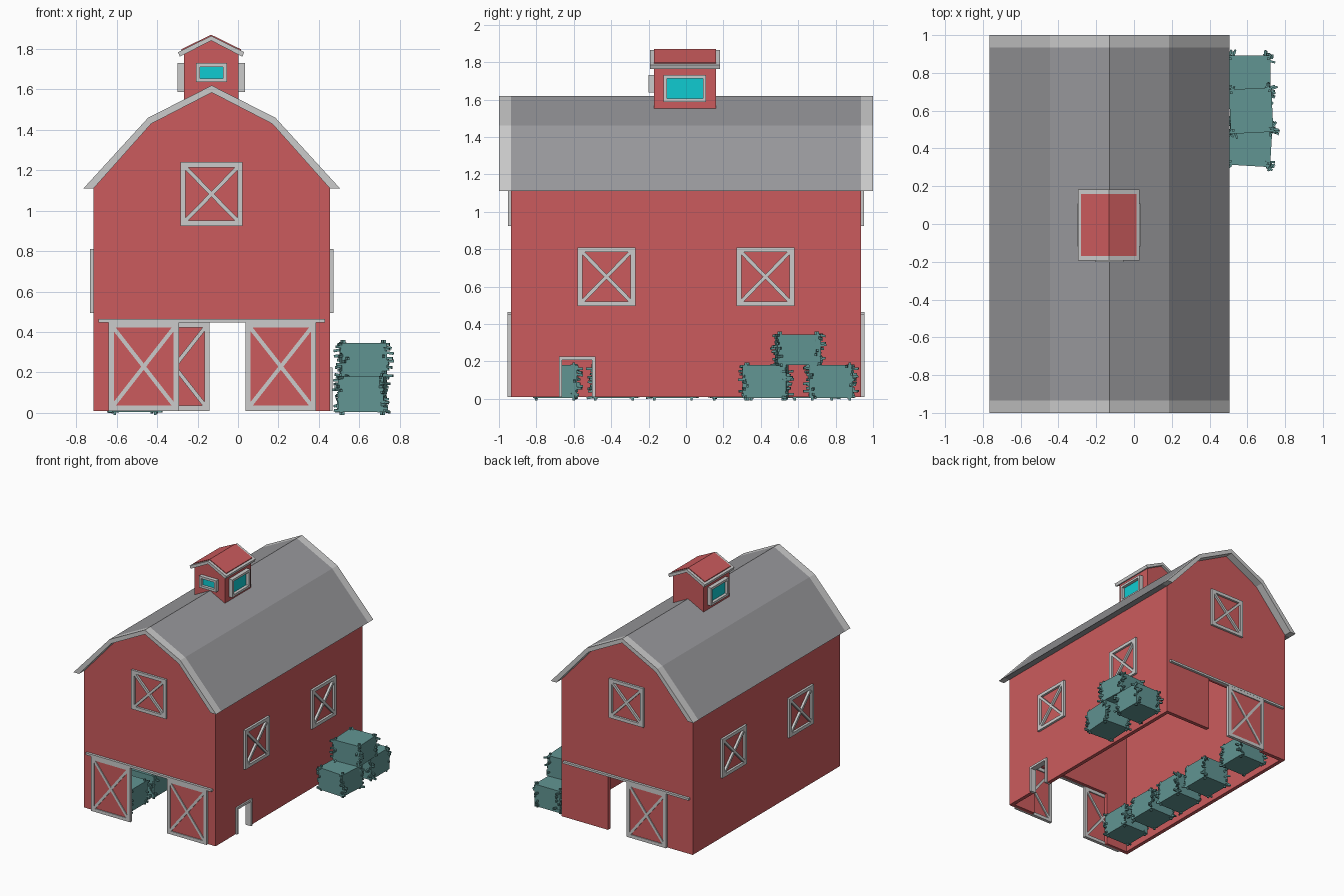
import bpy, bmesh, random
from math import cos, sin, pi
from mathutils import Vector, Matrix

random.seed(4)
if "Cube" in bpy.data.objects:
    bpy.data.objects.remove(bpy.data.objects["Cube"])


def material(name, rgb):
    m = bpy.data.materials.new(name)
    m.use_nodes = True
    m.diffuse_color = (*rgb, 1)
    m.node_tree.nodes["Principled BSDF"].inputs["Base Color"].default_value = (*rgb, 1)
    return m


RED = material("barn red", (0.6, 0.105, 0.11))
TRIM = material("pale trim", (0.6, 0.6, 0.6))
SLATE = material("roof grey", (0.32, 0.32, 0.335))
HAY = material("teal hay", (0.12, 0.3, 0.29))
GLASS = material("cyan glass", (0.005, 0.6, 0.64))


def finish(name, bm, mat):
    bmesh.ops.recalc_face_normals(bm, faces=bm.faces)
    mesh = bpy.data.meshes.new(name)
    bm.to_mesh(mesh)
    bm.free()
    mesh.materials.append(mat)
    ob = bpy.data.objects.new(name, mesh)
    bpy.context.collection.objects.link(ob)
    return ob


def prisms(name, outlines, axis, lo, hi, mat):
    """Extrude flat outlines (across, up) along x or y, from lo to hi."""
    bm = bmesh.new()
    for pts in outlines:
        verts = [bm.verts.new((lo, u, v) if axis == "x" else (u, lo, v)) for u, v in pts]
        face = bm.faces.new(verts)
        new = bmesh.ops.extrude_face_region(bm, geom=[face])["geom"]
        shift = Vector((hi - lo, 0, 0) if axis == "x" else (0, hi - lo, 0))
        bmesh.ops.translate(bm, vec=shift, verts=[g for g in new if isinstance(g, bmesh.types.BMVert)])
    return finish(name, bm, mat)


def rect(u0, u1, v0, v1):
    return [(u0, v0), (u1, v0), (u1, v1), (u0, v1)]


def border(u0, u1, v0, v1, w):
    return [rect(u0, u1, v0, v0 + w), rect(u0, u1, v1 - w, v1),
            rect(u0, u0 + w, v0 + w, v1 - w), rect(u1 - w, u1, v0 + w, v1 - w)]


def bar(a, b, w):
    a, b = Vector(a), Vector(b)
    n = (b - a).orthogonal().normalized() * w / 2
    return [tuple(a + n), tuple(b + n), tuple(b - n), tuple(a - n)]


def crossed(u0, u1, v0, v1, w=0.026):
    h = w / 2
    return border(u0, u1, v0, v1, w) + [
        bar((u0 + h, v0 + h), (u1 - h, v1 - h), w * 0.75),
        bar((u0 + h, v1 - h), (u1 - h, v0 + h), w * 0.75)]


def moved(pts, dx, dz=0):
    return [(x + dx, z + dz) for x, z in pts]


def mirrored(half):
    """Complete a right-hand half profile that ends on the ridge."""
    return half + [(-x, z) for x, z in reversed(half[:-1])]


CX, END, BASE, DOOR_TOP, WALL = -0.13, 0.935, 0.01, 0.45, 0.03
outer = mirrored([(0.635, 1.11), (0.315, 1.46), (0, 1.62)])
inner = mirrored([(0.585, 1.11), (0.3, 1.43), (0, 1.585)])

# End walls with sliding door openings
for name, side, a, b in (("front_wall", -1, -0.36, 0.36), ("back_wall", 1, -0.36, 0.17)):
    outline = [(-0.585, BASE), (a, BASE), (a, DOOR_TOP), (b, DOOR_TOP), (b, BASE), (0.585, BASE)] + inner
    prisms(name, [moved(outline, CX)], "y", side * (END - WALL), side * END, RED)

# Side walls, the left one with a small animal door
Y = END - WALL
hatch = [(-Y, BASE), (-0.665, BASE), (-0.665, 0.21), (-0.5, 0.21), (-0.5, BASE), (Y, BASE), (Y, 1.12), (-Y, 1.12)]
prisms("left_wall", [hatch], "x", CX + 0.585 - WALL, CX + 0.585, RED)
prisms("right_wall", [rect(-Y, Y, BASE, 1.12)], "x", CX - 0.585, CX - 0.585 + WALL, RED)
frame = [rect(-0.68, -0.662, BASE, 0.225), rect(-0.503, -0.485, BASE, 0.225), rect(-0.662, -0.503, 0.207, 0.225)]
prisms("hatch_frame", frame, "x", 0.42, 0.468, TRIM)

# Gambrel roof with pale end bands
roof = moved(outer + inner[::-1], CX)
prisms("roof", [roof], "y", -END, END, SLATE)
for name, s in (("front_roof_band", -1), ("back_roof_band", 1)):
    prisms(name, [roof], "y", s * END, s, TRIM)

# Loft windows and door rails on both ends
for name, s in (("front", -1), ("back", 1)):
    prisms(name + "_loft_window", [*crossed(-0.285, 0.023, 0.925, 1.24)], "y", s * 0.93, s * 0.952, TRIM)
    prisms(name + "_door_rail", [rect(-0.69, 0.43, 0.448, 0.465)], "y", s * 0.93, s * 0.955, TRIM)

# Sliding doors
for name, s, u0, u1 in (("front_right_door", -1, -0.64, -0.293),
                        ("front_left_door", -1, 0.037, 0.387),
                        ("back_door", 1, -0.49, -0.14)):
    prisms(name, [rect(u0 + 0.01, u1 - 0.01, 0.02, 0.44)], "y", s * 0.937, s * 0.947, RED)
    prisms(name + "_frame", crossed(u0, u1, BASE, 0.448), "y", s * 0.928, s * 0.954, TRIM)

# Side windows
for name, s in (("left", 1), ("right", -1)):
    for spot, y in (("front", -0.425), ("back", 0.425)):
        prisms(f"{name}_{spot}_window", crossed(y - 0.155, y + 0.155, 0.495, 0.81), "x",
               CX + s * 0.58, CX + s * 0.603, TRIM)

# Cupola
KX = -0.133
body = [(-0.135, 1.545), (0.135, 1.545), (0.135, 1.775), (0, 1.85), (-0.135, 1.775)]
prisms("cupola", [moved(body, KX)], "y", -0.17, 0.16, RED)
slope = mirrored([(0.163, 1.785), (0, 1.865)])
under = mirrored([(0.155, 1.762), (0, 1.842)])
prisms("cupola_roof_trim", [moved(slope + under[::-1], KX)], "y", -0.193, 0.183, TRIM)
top = mirrored([(0.147, 1.793), (0, 1.865)])
prisms("cupola_roof", [moved(top + moved(top, 0, 0.006)[::-1], KX)], "y", -0.17, 0.16, RED)
prisms("cupola_front_frame", border(-0.207, -0.055, 1.637, 1.73, 0.018), "y", -0.2, -0.165, TRIM)
prisms("cupola_front_glass", [rect(-0.19, -0.072, 1.653, 1.714)], "y", -0.178, -0.169, GLASS)
for name, s in (("left", 1), ("right", -1)):
    prisms(f"cupola_{name}_frame", border(-0.12, 0.108, 1.587, 1.73, 0.018), "x", KX + s * 0.13, KX + s * 0.167, TRIM)
    prisms(f"cupola_{name}_glass", [rect(-0.104, 0.092, 1.603, 1.714)], "x", KX + s * 0.134, KX + s * 0.143, GLASS)


# Hay bales: a block with straw stubs bristling from the upright corners
def bale(name, x, y, z, turn=0.0, size=(0.225, 0.235, 0.175)):
    bm = bmesh.new()
    w, d, h = size
    bmesh.ops.create_cube(bm, size=1, matrix=Matrix.Diagonal((w, d, h, 1)))
    for sx in (-1, 1):
        for sy in (-1, 1):
            for i in range(12):
                up = (i / 11 - 0.5) * h * 0.95
                ang = random.choice((0, 0.25, 0.5)) * pi + random.uniform(-0.3, 0.3)
                out = Vector((sx * cos(ang), sy * sin(ang), random.uniform(-0.2, 0.2)))
                spot = Vector((sx * (w / 2 - random.uniform(0, 0.03)), sy * (d / 2 - random.uniform(0, 0.03)), up))
                stub = Matrix.Translation(spot + out * 0.013) @ out.to_track_quat("X", "Z").to_matrix().to_4x4()
                bmesh.ops.create_cube(bm, size=1, matrix=stub @ Matrix.Diagonal((0.042, 0.011, 0.013, 1)))
            for s in (-1, 1):
                spot = Vector((sx * (w / 2 - 0.012), sy * (d / 2 - 0.018), s * h / 2))
                bmesh.ops.create_cube(bm, size=1, matrix=Matrix.Translation(spot) @ Matrix.Diagonal((0.013, 0.013, 0.03, 1)))
    ob = finish(name, bm, HAY)
    ob.location = (x, y, z + h / 2)
    ob.rotation_euler.z = turn


bale("outer_bale_front", 0.615, 0.425, 0.005, -0.06)
bale("outer_bale_back", 0.61, 0.775, 0.005, 0)
bale("outer_bale_top", 0.62, 0.6, 0.18, 0.05, (0.225, 0.235, 0.165))
for i, y in enumerate((-0.7, -0.385, -0.07, 0.25, 0.68)):
    bale(f"inner_bale_{i + 1}", -0.51, y, 0.005, 0.0)
